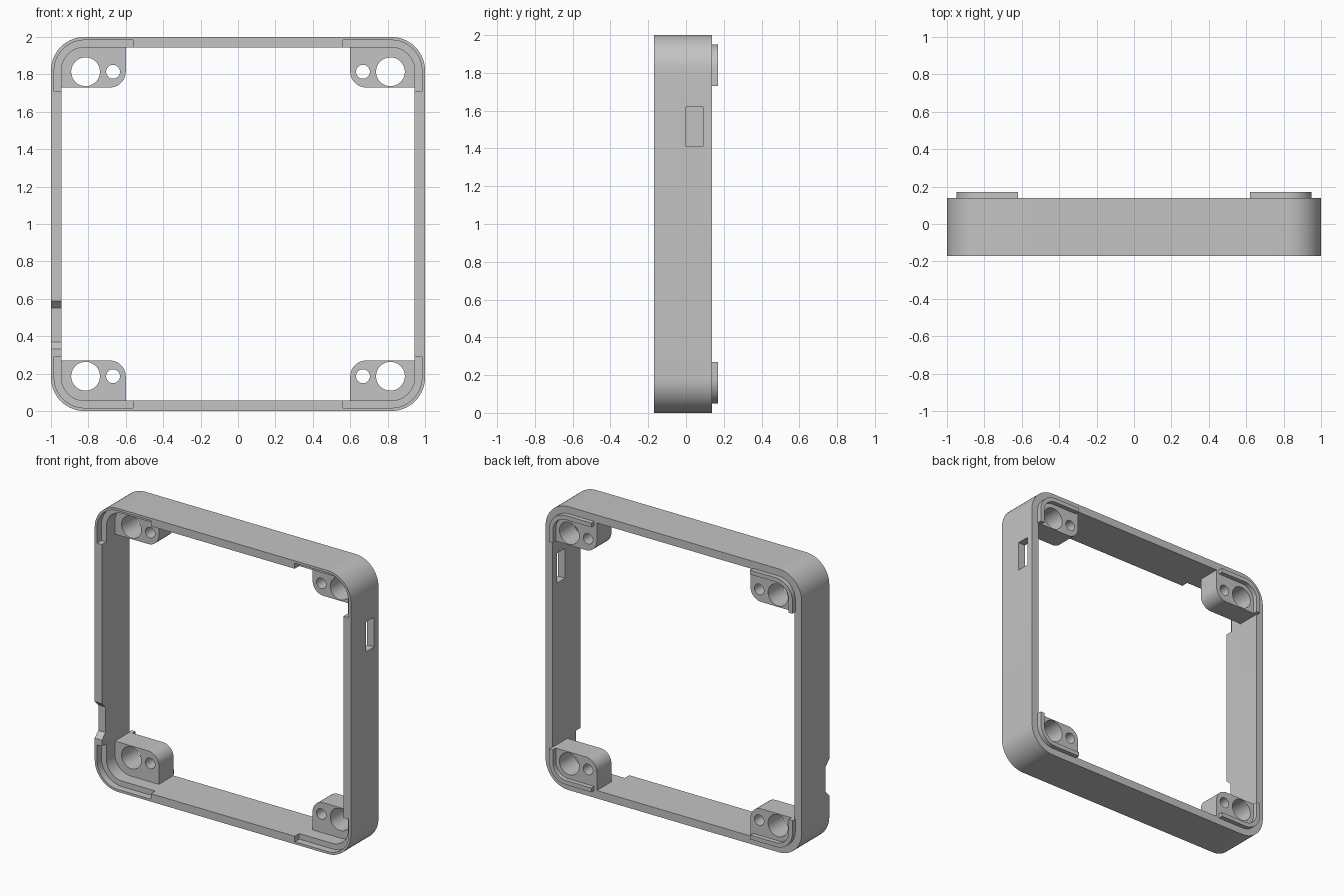
import bpy, bmesh, math

if "Cube" in bpy.data.objects:
    bpy.data.objects.remove(bpy.data.objects["Cube"], do_unlink=True)

grey = bpy.data.materials.new("light grey")
grey.use_nodes = True
colour = (0.55, 0.55, 0.55, 1)
grey.diffuse_color = colour
grey.node_tree.nodes["Principled BSDF"].inputs["Base Color"].default_value = colour

FRONT, BACK, TIP = -0.17, 0.138, 0.17
WALL, RADIUS = 0.056, 0.18


def arc(cx, cz, r, start, steps=14):
    """Quarter turn, counterclockwise from the start angle in degrees."""
    return [(cx + r * math.cos(math.radians(start + 90 * i / steps)),
             cz + r * math.sin(math.radians(start + 90 * i / steps)))
            for i in range(steps + 1)]


def rounded_square(half, r):
    c = half - r
    return (arc(c, c, r, 0) + arc(-c, c, r, 90)
            + arc(-c, -c, r, 180) + arc(c, -c, r, 270))


def prism(name, points, y0, y1, sx=1, sz=1):
    """Extrude an outline, drawn about the frame centre, from y0 to y1."""
    bm = bmesh.new()
    face = bm.faces.new([bm.verts.new((sx * x, y0, 1 + sz * z)) for x, z in points])
    ext = bmesh.ops.extrude_face_region(bm, geom=[face])
    for v in ext["geom"]:
        if isinstance(v, bmesh.types.BMVert):
            v.co.y = y1
    bmesh.ops.recalc_face_normals(bm, faces=bm.faces)
    mesh = bpy.data.meshes.new(name)
    bm.to_mesh(mesh)
    bm.free()
    mesh.materials.append(grey)
    ob = bpy.data.objects.new(name, mesh)
    bpy.context.collection.objects.link(ob)
    return ob


def activate(ob):
    bpy.ops.object.select_all(action='DESELECT')
    ob.select_set(True)
    bpy.context.view_layer.objects.active = ob


def cut(ob, cutter):
    cutter.hide_render = True
    activate(ob)
    mod = ob.modifiers.new("cut", 'BOOLEAN')
    mod.operation, mod.solver, mod.object = 'DIFFERENCE', 'EXACT', cutter
    bpy.ops.object.modifier_apply(modifier=mod.name)
    bpy.data.objects.remove(cutter, do_unlink=True)


def smooth(ob):
    activate(ob)
    bpy.ops.object.shade_smooth_by_angle(angle=math.radians(30))


def circle(cx, r):
    return [p for a in (0, 90, 180, 270) for p in arc(cx, HOLE_Z, r, a, 10)[:-1]]


# Square frame with rounded corners
frame = prism("frame", rounded_square(1, RADIUS), FRONT, BACK)
cut(frame, prism("opening", rounded_square(1 - WALL, RADIUS - WALL), -1, 1))

# Slot through the left wall
cut(frame, prism("slot", [(0.9, 0.41), (1.1, 0.41), (1.1, 0.62), (0.9, 0.62)], 0, 0.09))

# Bevelled notch in the front edge of the right wall
notch = prism("notch", [(-1.1, -0.67), (-0.9, -0.67), (-0.9, -0.41), (-1.1, -0.41)],
              FRONT, FRONT + 0.04)
for v in notch.data.vertices:
    bevel = 0.04 if v.co.y > FRONT + 0.01 else 0
    v.co.z += bevel if v.co.z < 0.46 else -bevel
    if not bevel:
        v.co.y -= 0.0005
cut(frame, notch)

HOLE_Z = 0.814
inner = 1 - WALL
lug_arc = arc(inner - 0.124, inner - 0.124, 0.124, 0)
lug_shape = lug_arc + [(0.6, inner)] + arc(0.685, 0.815, 0.085, 180) + [(inner, 0.73)]
recess_shape = arc(0.82, 0.82, 0.163, 0) + [(0.562, 0.983), (0.562, 0.712), (0.983, 0.712)]
lip_shape = ([(0.95, 0.73)] + arc(0.82, 0.82, 0.13, 0) + [(0.62, 0.95), (0.62, 0.92)]
             + arc(0.82, 0.82, 0.1, 0)[::-1] + [(0.92, 0.73)])

# Four corners: front recess, drilled lug and locating lip
for sx, side in ((1, "left"), (-1, "right")):
    for sz, level in ((1, "upper"), (-1, "lower")):
        place = f"{level}_{side}"
        cut(frame, prism("recess", recess_shape, FRONT - 0.05, FRONT + 0.05, sx, sz))
        lug = prism(f"{place}_lug", lug_shape, -0.025, BACK, sx, sz)
        for cx, r in ((0.815, 0.077), (0.668, 0.037)):
            cut(lug, prism("hole", circle(cx, r), -1, 1, sx, sz))
        smooth(lug)
        smooth(prism(f"{place}_lip", lip_shape, BACK - 0.01, TIP, sx, sz))
smooth(frame)
